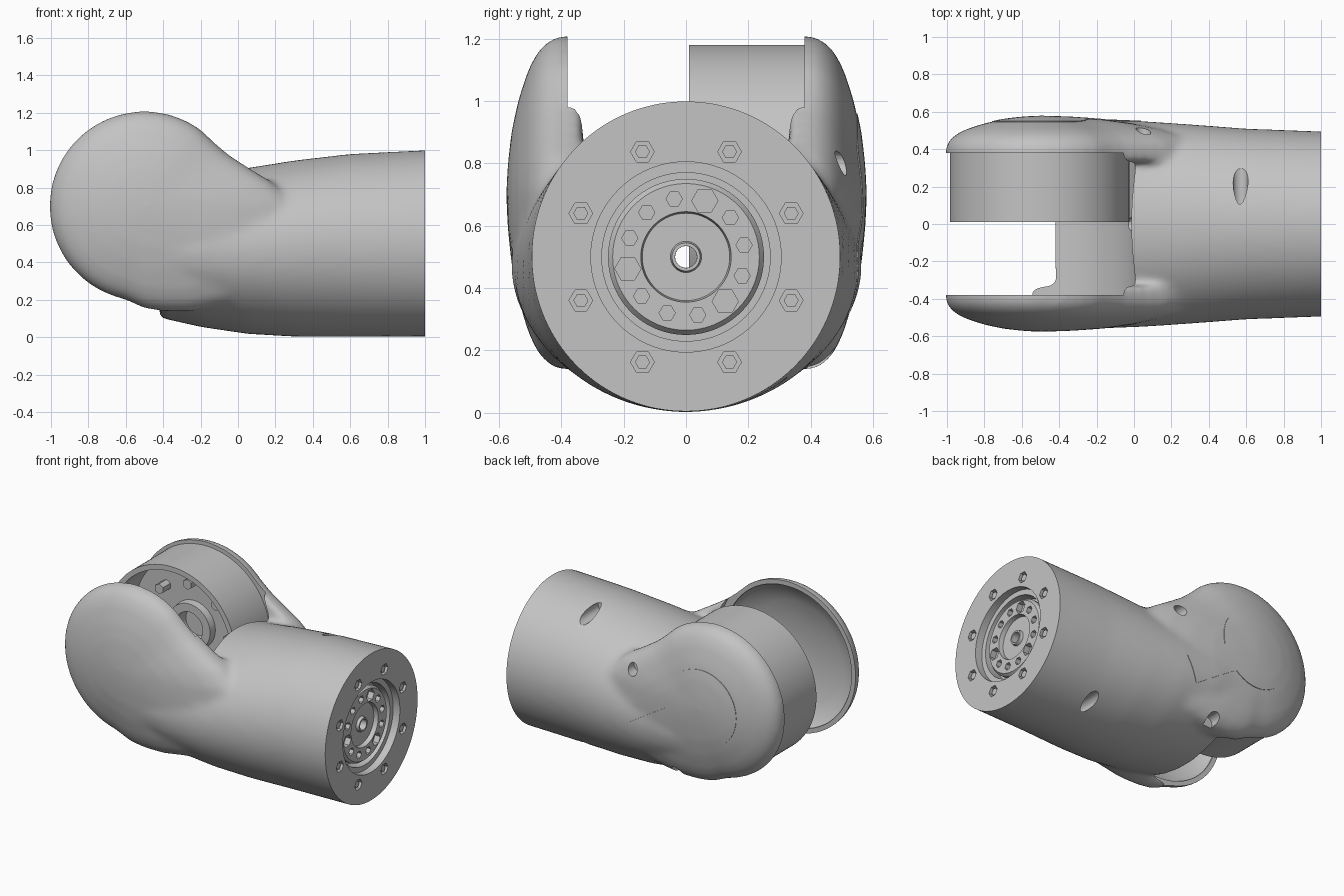
import bpy, bmesh, math
from mathutils import Matrix, Vector

cube = bpy.data.objects.get("Cube")
if cube:
    bpy.data.objects.remove(cube)

grey = bpy.data.materials.new("light_grey")
grey.use_nodes = True
grey.diffuse_color = (0.55, 0.55, 0.55, 1)
grey.node_tree.nodes["Principled BSDF"].inputs["Base Color"].default_value = (0.55, 0.55, 0.55, 1)

TURN = {"X": Matrix.Rotation(math.pi / 2, 4, "Y"),
        "Y": Matrix.Rotation(-math.pi / 2, 4, "X")}
HEAD = Vector((-0.5, 0, 0.7))     # pivot of the fork
SHAFT = Vector((0, 0, 0.5))       # axis of the sleeve


def finish(name, bm):
    bmesh.ops.recalc_face_normals(bm, faces=bm.faces)
    mesh = bpy.data.meshes.new(name)
    bm.to_mesh(mesh)
    bm.free()
    mesh.materials.append(grey)
    ob = bpy.data.objects.new(name, mesh)
    bpy.context.collection.objects.link(ob)
    return ob


def loft(name, rings):
    """Skin a row of equal point loops and cap both ends."""
    bm = bmesh.new()
    loops = [[bm.verts.new(p) for p in ring] for ring in rings]
    for a, b in zip(loops, loops[1:]):
        for i in range(len(a)):
            j = (i + 1) % len(a)
            bm.faces.new((a[i], a[j], b[j], b[i]))
    bm.faces.new(loops[0])
    bm.faces.new(loops[-1])
    return finish(name, bm)


def lathe(name, profile, axis, centre, steps=96, closed=False):
    """Revolve (radius, height) points around an axis."""
    bm = bmesh.new()
    vs = [bm.verts.new((r, 0, h)) for r, h in profile]
    edges = [bm.edges.new(p) for p in zip(vs, vs[1:])]
    if closed:
        edges.append(bm.edges.new((vs[-1], vs[0])))
    bmesh.ops.spin(bm, geom=vs + edges, cent=(0, 0, 0), axis=(0, 0, 1),
                   angle=math.tau, steps=steps)
    bmesh.ops.remove_doubles(bm, verts=bm.verts, dist=1e-5)
    bm.transform(Matrix.Translation(centre) @ TURN[axis])
    return finish(name, bm)


def rods(name, items, axis, sides=6):
    """Several prisms in one mesh: (centre, radius, length) each."""
    bm = bmesh.new()
    for centre, radius, length in items:
        bmesh.ops.create_cone(bm, cap_ends=True, segments=sides, radius1=radius,
                              radius2=radius, depth=length,
                              matrix=Matrix.Translation(centre) @ TURN[axis])
    return finish(name, bm)


def apply(ob, kind, **settings):
    mod = ob.modifiers.new(kind, kind)
    for key, value in settings.items():
        setattr(mod, key, value)
    bpy.context.view_layer.objects.active = ob
    bpy.ops.object.modifier_apply(modifier=mod.name)


def combine(ob, tool, operation="DIFFERENCE"):
    apply(ob, "BOOLEAN", operation=operation, object=tool, solver="EXACT")
    bpy.data.objects.remove(tool)


def circle(count, radius, x, start=0.0):
    """Points on a circle facing along the sleeve."""
    return [Vector((x, radius * math.cos(a), 0.5 + radius * math.sin(a)))
            for a in (start + math.tau * i / count for i in range(count))]


# Sleeve: oval sections (x, half width, bottom, top)
stations = [(-0.42, 0.555, 0.105, 0.86), (-0.2, 0.56, 0.055, 0.88),
            (0.05, 0.55, 0.018, 0.905), (0.3, 0.533, 0.003, 0.945),
            (0.6, 0.51, 0.002, 0.98), (1.0, 0.495, 0.004, 1.0), (1.1, 0.495, 0.004, 1.0)]
angles = [math.tau * i / 72 for i in range(72)]
body = loft("arm_body", [[(x, w * math.cos(a), (low + high) / 2 + (high - low) / 2 * math.sin(a))
                          for a in angles] for x, w, low, high in stations])

# Domed fork cheeks: round at the free end, drawn out into the sleeve at the neck
rim = [(0.508 * math.cos(a), 0.508 * math.sin(a))
       for a in (math.radians(53 + 205 * i / 60) for i in range(61))]
neck = [(0, -0.545), (0.1, -0.56), (0.25, -0.56), (0.42, -0.53), (0.62, -0.48), (0.8, -0.38),
        (0.85, -0.18), (0.8, 0.02), (0.68, 0.13), (0.55, 0.21), (0.45, 0.275), (0.38, 0.335)]
outline = rim + neck
dome = [(1, 0.33), (1, 0.4), (0.985, 0.43), (0.91, 0.473), (0.79, 0.505), (0.6, 0.537),
        (0.4, 0.559), (0.2, 0.571), (0.03, 0.576)]
for side in (-1, 1):
    rings = [[HEAD + Vector((u * t, side * h, v * t)) for u, v in outline] for t, h in dome]
    combine(body, loft("cheek", rings), "UNION")
apply(body, "REMESH", mode="VOXEL", voxel_size=0.018)
apply(body, "SMOOTH", factor=0.5, iterations=18)

# Keyhole cover, following the outer cheek
cover = body.copy()
cover.data = body.data.copy()
cover.name = "keyhole_cover"
bpy.context.collection.objects.link(cover)
cover.data.transform(Matrix.Diagonal((1, 1.006, 1, 1)))
keyhole = [(0.26 * math.cos(a), 0.26 * math.sin(a))
           for a in (math.radians(20 + 320 * i / 40) for i in range(41))]
keyhole += [(0.58, -0.089), (0.58, 0.089)]
prism = loft("keyhole_prism", [[(u, y, v) for u, v in keyhole] for y in (0.45, 0.7)])
prism.data.transform(Matrix.Translation(HEAD) @ Matrix.Rotation(math.radians(32), 4, "Y"))
combine(cover, prism, "INTERSECT")

# Fork slot, hollow of the free cheek, flat sleeve end and its socket
combine(body, lathe("slot", [(0, -0.38), (0.525, -0.38), (0.525, 0.38), (0, 0.38)], "Y", HEAD))
combine(body, lathe("hollow", [(0, -0.3), (0.475, -0.3), (0.475, -0.39), (0.44, -0.43),
                               (0.34, -0.47), (0.2, -0.505), (0, -0.52)], "Y", HEAD))
combine(body, rods("end_trim", [(Vector((1.2, 0, 0.5)), 0.9, 0.4)], "X", 32))
combine(body, lathe("socket", [(0, 0.87), (0.27, 0.87), (0.27, 0.95), (0.305, 0.95),
                               (0.305, 1.1), (0, 1.1)], "X", SHAFT))
combine(body, rods("shaft_hole", [(Vector((0.4, 0, 0.5)), 0.035, 1.2)], "X", 16))
combine(body, rods("flange_holes", [(p, 0.038, 0.08) for p in circle(8, 0.365, 1.0, math.pi / 8)], "X"))

# Screw holes running sideways through the skin
holes = [(Vector((0.57, 0.34, 0.5 + s * 0.425)), 0.04, 0.54) for s in (-1, 1)]
holes.append((Vector((0.05, 0.53, 0.8)), 0.04, 0.2))
holes.append((Vector((-0.25, 0.5, 0.17)), 0.04, 0.22))
combine(body, rods("screw_holes", holes, "Y", 20))

# Flange screws sunk in their holes
rods("flange_screws", [(p, 0.024, 0.04) for p in circle(8, 0.365, 0.97, math.pi / 8)], "X")

# Output hub inside the socket
hub = lathe("output_hub", [(0.035, 0.86), (0.25, 0.86), (0.25, 0.93), (0.235, 0.95),
                           (0.145, 0.95), (0.14, 0.92), (0.05, 0.92), (0.045, 0.94),
                           (0.035, 0.94)], "X", SHAFT, closed=True)
sizes = [0.026, 0.026, 0.042, 0.026]
combine(hub, rods("hub_holes", [(p, sizes[i % 4], 0.08)
                                for i, p in enumerate(circle(12, 0.19, 0.95, 0.2))], "X"))

# Joint drum on the driven cheek, open towards the slot
drum = lathe("joint_drum", [(0.48, 0.41), (0.48, 0.01), (0.445, 0.01), (0.44, 0.25),
                            (0.16, 0.25), (0.155, 0.2), (0.1, 0.2), (0.095, 0.3),
                            (0, 0.3), (0, 0.41)], "Y", HEAD + Vector((-0.005, 0, 0)))
bolts = [(HEAD + Vector((0.3 * math.cos(a), 0.22, 0.3 * math.sin(a))), 0.035, 0.1)
         for a in (math.tau * i / 8 for i in range(8))]
rods("drum_bolts", bolts, "Y")

# Smooth shading with crisp edges
for ob in bpy.context.selected_objects:
    ob.select_set(False)
for ob in (body, cover, hub, drum):
    bpy.context.view_layer.objects.active = ob
    ob.select_set(True)
    bpy.ops.object.shade_smooth_by_angle(angle=math.radians(32))
    ob.select_set(False)
